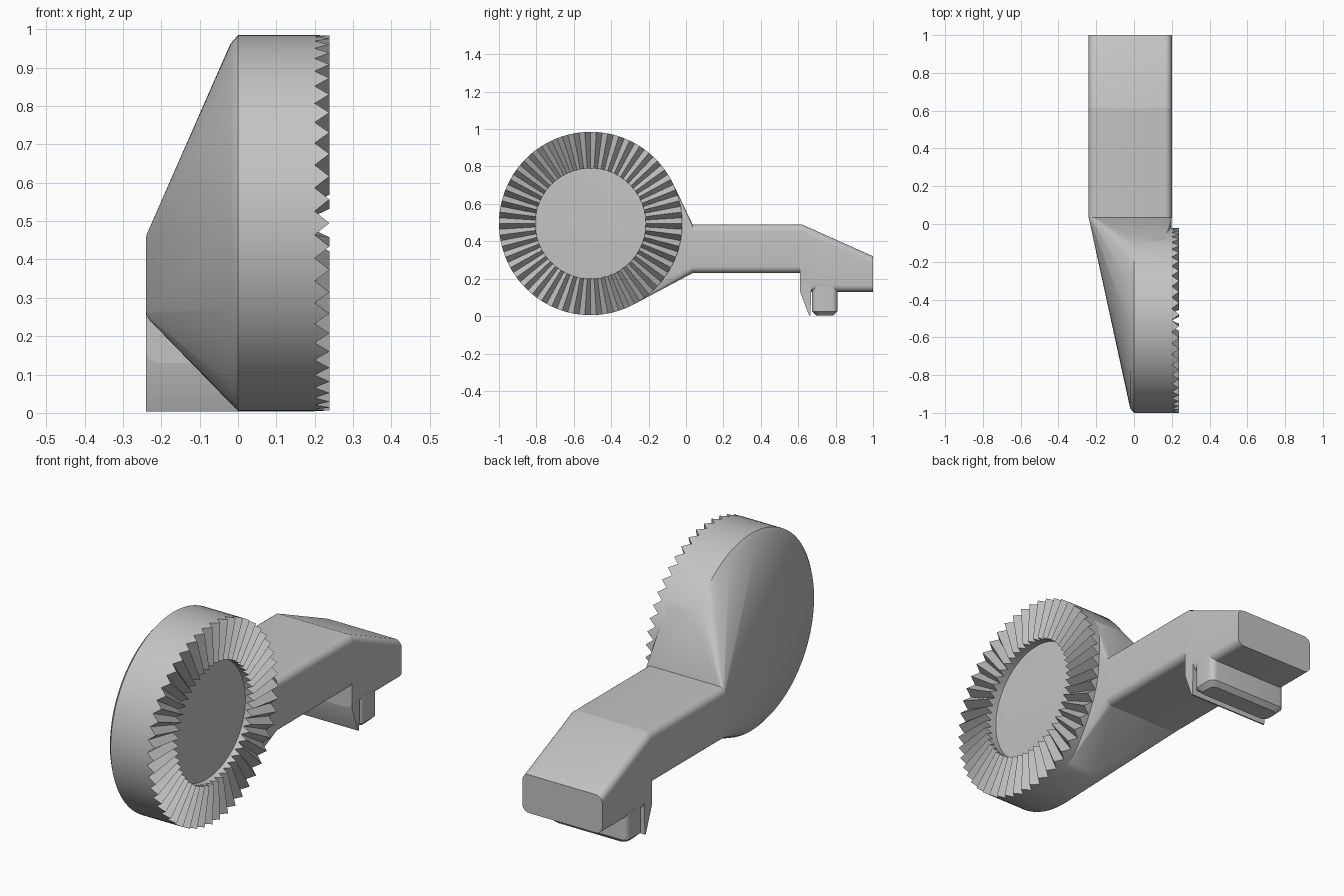
import bpy, bmesh
from math import sin, cos, pi, radians

if "Cube" in bpy.data.objects:
    bpy.data.objects.remove(bpy.data.objects["Cube"], do_unlink=True)

grey = bpy.data.materials.new("light_grey")
grey.use_nodes = True
grey.diffuse_color = (0.55, 0.55, 0.55, 1)
grey.node_tree.nodes["Principled BSDF"].inputs["Base Color"].default_value = grey.diffuse_color

LEFT, RIGHT = 0.2, -0.24          # side limits of the arm
HUB_Y, HUB_Z, HUB_R = -0.51, 0.495, 0.49
FLOOR = 0.165                     # face inside the toothed ring
TEETH = 50


def finish(bm, name, angle=30):
    bmesh.ops.recalc_face_normals(bm, faces=bm.faces)
    mesh = bpy.data.meshes.new(name)
    bm.to_mesh(mesh)
    bm.free()
    mesh.materials.append(grey)
    obj = bpy.data.objects.new(name, mesh)
    bpy.context.collection.objects.link(obj)
    bpy.ops.object.select_all(action='DESELECT')
    obj.select_set(True)
    bpy.context.view_layer.objects.active = obj
    bpy.ops.object.shade_smooth_by_angle(angle=radians(angle))
    return obj


def rounded_rect(x0, x1, a0, a1, r, steps=6):
    corners = [(x1 - r, a1 - r), (x0 + r, a1 - r), (x0 + r, a0 + r), (x1 - r, a0 + r)]
    points = []
    for q, (cx, ca) in enumerate(corners):
        for s in range(steps + 1):
            t = (q + s / steps) * pi / 2
            points.append((cx + r * cos(t), ca + r * sin(t)))
    return points


def loft(name, rings):
    """Skin closed rings of equal length and cap both ends."""
    bm = bmesh.new()
    loops = [[bm.verts.new(p) for p in ring] for ring in rings]
    for a, b in zip(loops, loops[1:]):
        for i in range(len(a)):
            j = (i + 1) % len(a)
            bm.faces.new((a[i], a[j], b[j], b[i]))
    bm.faces.new(loops[0])
    bm.faces.new(loops[-1])
    bmesh.ops.remove_doubles(bm, verts=bm.verts, dist=0.0001)
    return finish(bm, name)


def arm_section(y, low, high):
    return [(x, y, z) for x, z in rounded_rect(RIGHT, LEFT, low, high, 0.036)]


def hub_circle(x, r):
    steps = [i * pi / TEETH for i in range(2 * TEETH)]
    return [(x, HUB_Y + r * cos(t), HUB_Z + r * sin(t)) for t in steps]


# Arm with a deeper, sloped clamp end
loft("arm", [arm_section(*s) for s in (
    (0.035, 0.23, 0.49), (0.61, 0.23, 0.49), (0.61, 0.13, 0.49),
    (0.62, 0.13, 0.49), (1.0, 0.13, 0.32))])

# Round hub blending into the start of the arm
bm = bmesh.new()
for p in (hub_circle(-0.02, 0.467) + hub_circle(0, HUB_R)
          + hub_circle(FLOOR, HUB_R) + arm_section(0.035, 0.23, 0.49)):
    bm.verts.new(p)
hull = bmesh.ops.convex_hull(bm, input=bm.verts)
loose = {g for g in hull["geom_interior"] + hull["geom_unused"]
         if isinstance(g, bmesh.types.BMVert)}
bmesh.ops.delete(bm, geom=list(loose), context='VERTS')
finish(bm, "hub")

# Ring of radial locking teeth
bm = bmesh.new()
inner_r = 0.295
profile = [hub_circle(FLOOR - 0.005, HUB_R), hub_circle(0, HUB_R),
           hub_circle(0, inner_r), hub_circle(FLOOR - 0.005, inner_r)]
columns = []
for i in range(2 * TEETH):
    top = 0.2 if i % 2 else 0.238
    columns.append([bm.verts.new((top if k in (1, 2) else ring[i][0], *ring[i][1:]))
                    for k, ring in enumerate(profile)])
for i, a in enumerate(columns):
    b = columns[(i + 1) % len(columns)]
    for k in range(4):
        n = (k + 1) % 4
        bm.faces.new((a[k], a[n], b[n], b[k]))
finish(bm, "toothed_ring", 20)

# Foot under the clamp end, chamfered at the bottom
foot = []
for z, inset in ((0.16, 0), (0.025, 0), (0.003, 0.022)):
    ring = rounded_rect(RIGHT + inset, LEFT - inset, 0.675 + inset, 0.81 - inset, 0.03)
    foot.append([(x, y, z) for x, y in ring])
loft("foot", foot)

# Thin tapered latch in front of the foot
latch = [(0.61, 0.2), (0.61, 0.13), (0.658, 0.003), (0.665, 0.003), (0.672, 0.2)]
loft("latch", [[(x, y, z) for y, z in latch] for x in (RIGHT, LEFT)])
